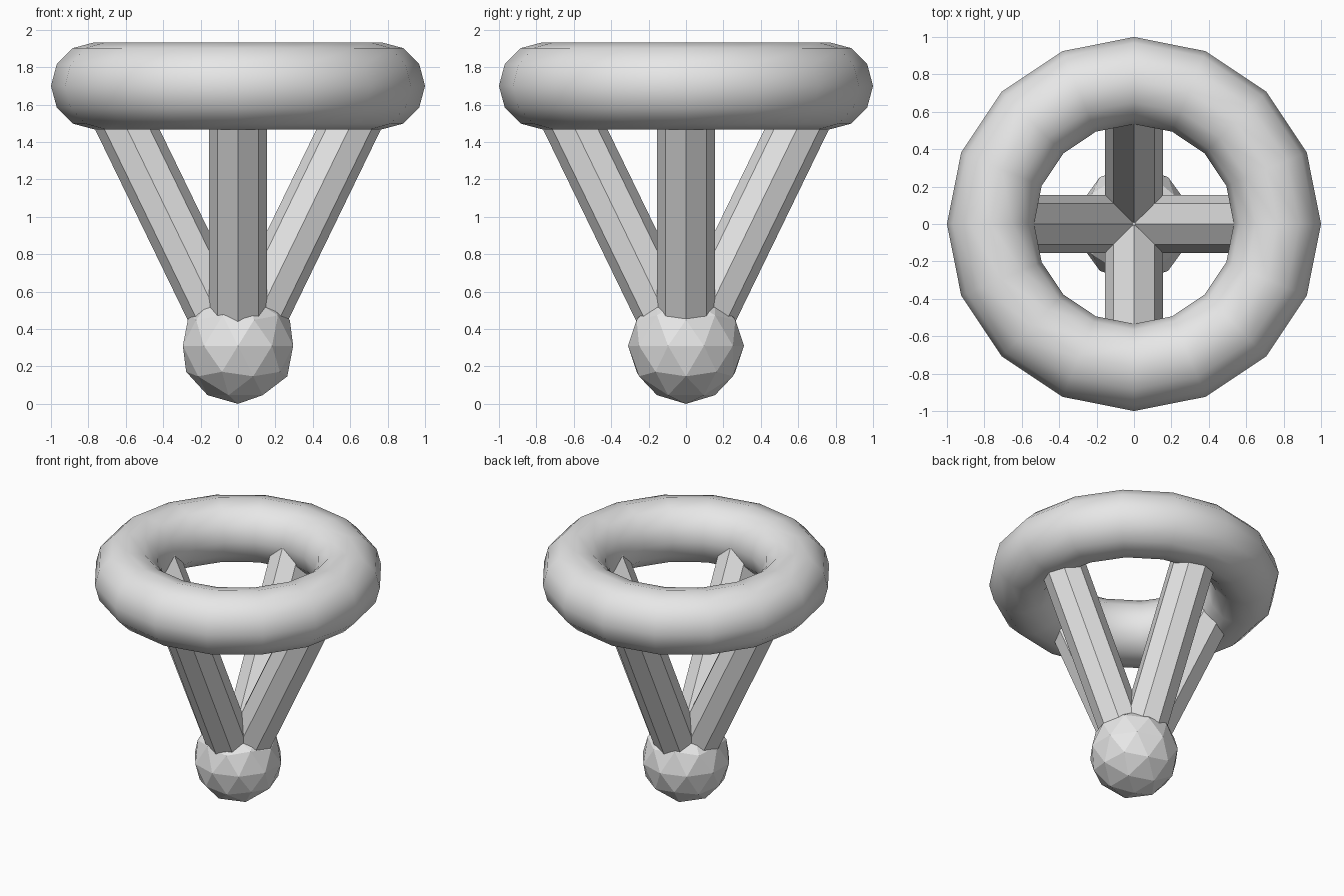
import bpy
import math
from mathutils import Vector

cube = bpy.data.objects.get("Cube")
if cube:
    bpy.data.objects.remove(cube, do_unlink=True)

# One plain grey for every part
GREY = (0.8, 0.8, 0.8, 1.0)
grey = bpy.data.materials.new("light_grey")
grey.use_nodes = True
grey.diffuse_color = GREY
grey.node_tree.nodes["Principled BSDF"].inputs["Base Color"].default_value = GREY


def finish(name, smooth_angle=None):
    """Name the active object, colour it and set its shading."""
    obj = bpy.context.object
    obj.name = name
    obj.data.materials.append(grey)
    if smooth_angle:
        bpy.ops.object.shade_smooth_by_angle(angle=math.radians(smooth_angle))
    return obj


def strut(name, start, end, radius):
    """Eight-sided bar between two points, one ridge facing outward."""
    axis = end - start
    bpy.ops.mesh.primitive_cylinder_add(
        vertices=8, radius=radius, depth=axis.length, location=(start + end) / 2,
        rotation=(0, axis.to_2d().length and math.atan2(axis.to_2d().length, axis.z),
                  math.atan2(axis.y, axis.x)))
    return finish(name)


# Ring on top
bpy.ops.mesh.primitive_torus_add(
    major_segments=16, minor_segments=12, major_radius=0.767, minor_radius=0.233,
    location=(0, 0, 1.70))
finish("top_ring", 32)

# Faceted ball at the foot
bpy.ops.mesh.primitive_ico_sphere_add(subdivisions=2, radius=0.31, location=(0, 0, 0.31))
finish("foot_ball")

# Four struts spreading from the ball to the ring
for i, side in enumerate(("left", "back", "right", "front")):
    angle = i * math.pi / 2
    out = Vector((round(math.cos(angle)), round(math.sin(angle)), 0))
    strut(side + "_strut", out * 0.01 + Vector((0, 0, 0.27)),
          out * 0.70 + Vector((0, 0, 1.69)), 0.155)
